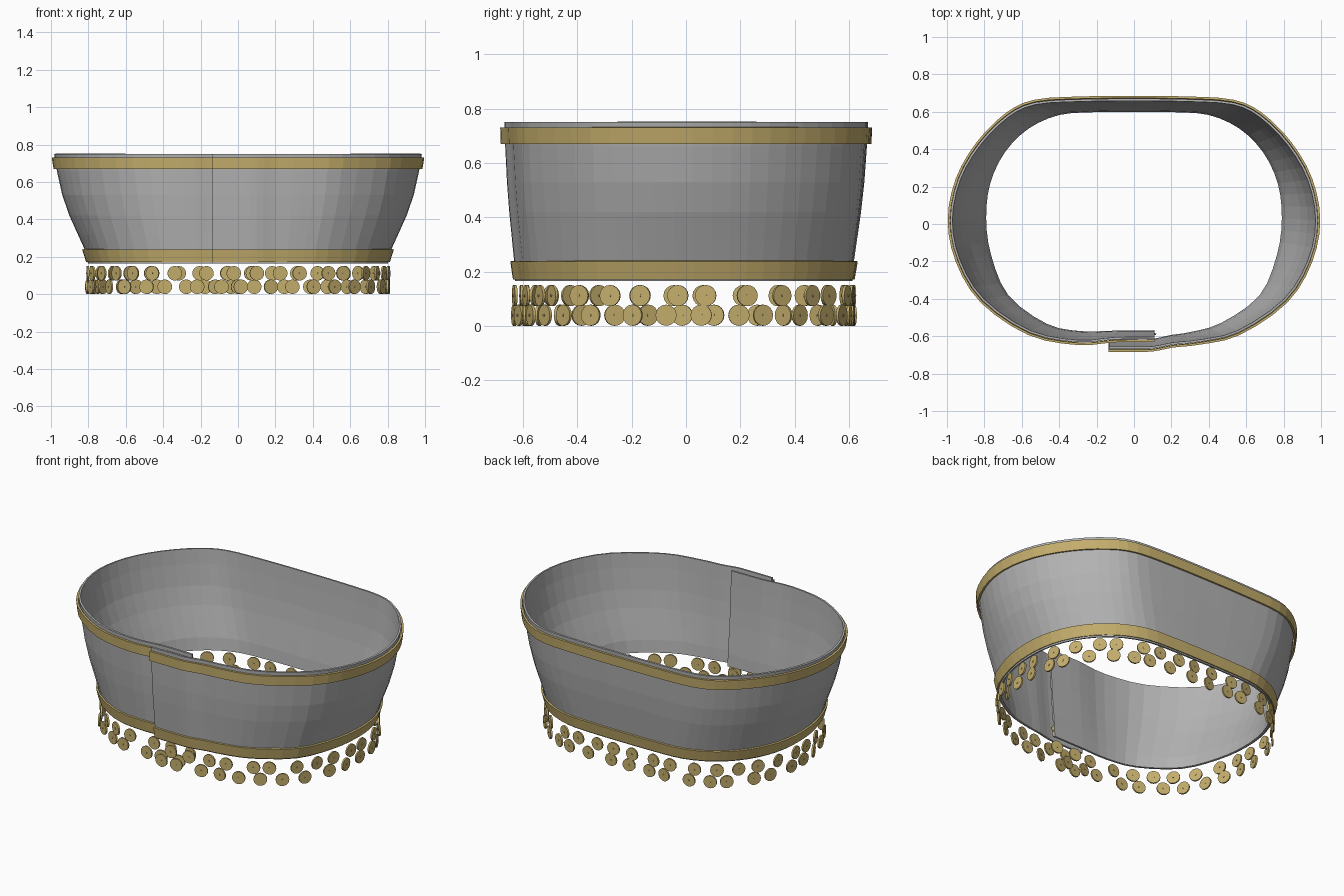
import bpy, bmesh, math, random
from mathutils import Vector, Matrix

if "Cube" in bpy.data.objects:
    bpy.data.objects.remove(bpy.data.objects["Cube"])

random.seed(4)


def material(name, color):
    m = bpy.data.materials.new(name)
    m.diffuse_color = (*color, 1)
    m.use_nodes = True
    m.node_tree.nodes["Principled BSDF"].inputs["Base Color"].default_value = m.diffuse_color
    return m


GREY = material("grey cloth", (0.45, 0.45, 0.45))
GOLD = material("gold", (0.55, 0.42, 0.15))

# Plan of the wrapped band, from inner flap end round to outer flap end:
# x, y at the top edge and x, y at the bottom edge
PLAN = [
    (.11, -.615, .11, -.58), (-.1, -.617, -.1, -.582), (-.3, -.632, -.28, -.585),
    (-.56, -.58, -.47, -.545), (-.81, -.41, -.68, -.39), (-.94, -.2, -.775, -.17),
    (-.983, .02, -.802, .03), (-.94, .24, -.78, .22), (-.83, .43, -.70, .39),
    (-.68, .58, -.57, .52), (-.53, .65, -.40, .595), (-.28, .667, -.2, .61),
    (0, .67, 0, .612), (.28, .667, .2, .61), (.53, .65, .40, .595),
    (.68, .58, .57, .52), (.83, .43, .70, .39), (.94, .24, .78, .22),
    (.983, .02, .802, .03), (.94, -.2, .775, -.17), (.81, -.41, .68, -.39),
    (.56, -.58, .47, -.54), (.35, -.63, .30, -.59), (.21, -.645, .2, -.605),
    (.10, -.666, .10, -.626), (0, -.668, 0, -.628), (-.135, -.668, -.135, -.626),
]
# Height against flare, from bottom (0) to top (1)
FLARE = [(.165, 0), (.24, .1), (.32, .3), (.42, .55), (.53, .76), (.66, .92), (.75, 1)]


def flare(z):
    for (z0, f0), (z1, f1) in zip(FLARE, FLARE[1:]):
        if z <= z1:
            return f0 + (f1 - f0) * max(0, z - z0) / (z1 - z0)
    return 1


def outline(z, offset=0, steps=3):
    """Smooth open outline of the band at height z, pushed outward by offset."""
    f = flare(z)
    c = [Vector((b + (a - b) * f, e + (d - e) * f)) for a, d, b, e in PLAN]
    c = [2 * c[0] - c[1]] + c + [2 * c[-1] - c[-2]]
    pts = []
    for p0, p1, p2, p3 in zip(c, c[1:], c[2:], c[3:]):
        for s in range(steps):
            t = s / steps
            pts.append(.5 * (2 * p1 + (p2 - p0) * t + (2 * p0 - 5 * p1 + 4 * p2 - p3) * t * t
                             + (3 * p1 - p0 - 3 * p2 + p3) * t ** 3))
    pts.append(c[-2])
    out = []
    for i, p in enumerate(pts):
        d = (pts[min(i + 1, len(pts) - 1)] - pts[max(i - 1, 0)]).normalized()
        out.append(Vector((p.x - d.y * offset, p.y + d.x * offset, z)))
    return out


def finish(name, bm, mat):
    me = bpy.data.meshes.new(name)
    bm.to_mesh(me)
    bm.free()
    me.materials.append(mat)
    ob = bpy.data.objects.new(name, me)
    bpy.context.collection.objects.link(ob)
    return ob


def ribbon(name, levels, thickness, mat):
    """Wrapped strip through (height, offset) levels, thickened inward."""
    bm = bmesh.new()
    rows = [[bm.verts.new(p) for p in outline(z, o)] for z, o in levels]
    for lo, hi in zip(rows, rows[1:]):
        for i in range(len(lo) - 1):
            bm.faces.new((lo[i], hi[i], hi[i + 1], lo[i + 1]))
    ob = finish(name, bm, mat)
    mod = ob.modifiers.new("thickness", "SOLIDIFY")
    mod.thickness = thickness
    mod.offset = -1
    return ob


ribbon("cloth_band", [(z, 0) for z, _ in FLARE], .012, GREY)
ribbon("upper_trim", [(.67, .016), (.73, .016)], .012, GOLD)
ribbon("lower_trim", [(.172, .008), (.238, .014)], .01, GOLD)


def disc(bm, radius, depth, matrix, sides):
    bmesh.ops.create_cone(bm, cap_ends=True, segments=sides, radius1=radius,
                          radius2=radius, depth=depth, matrix=matrix)


def coin_row(name, z, count, phase):
    """Hanging coins spread evenly, with a little jitter, along the band."""
    path = outline(.165, .004)
    lengths = [(b - a).length for a, b in zip(path, path[1:])]
    total = sum(lengths)
    bm = bmesh.new()
    for k in range(count):
        s = (k + phase + random.uniform(-.18, .18)) / count * total
        s = min(max(s, .03), total - .03)
        i = 0
        while s > lengths[i]:
            s -= lengths[i]
            i += 1
        d = (path[i + 1] - path[i]).normalized()
        p = path[i] + d * s
        out = Vector((-d.y, d.x, 0))
        turn = Matrix.Rotation(random.uniform(-.2, .2), 4, 'Z')
        m = Matrix.Translation((p.x, p.y, z)) @ turn @ out.to_track_quat('Z', 'Y').to_matrix().to_4x4()
        disc(bm, .039, .010, m, 16)   # coin
        disc(bm, .005, .016, m, 8)    # centre stud
    finish(name, bm, GOLD)


coin_row("upper_coins", .112, 38, .3)
coin_row("lower_coins", .040, 38, .7)
